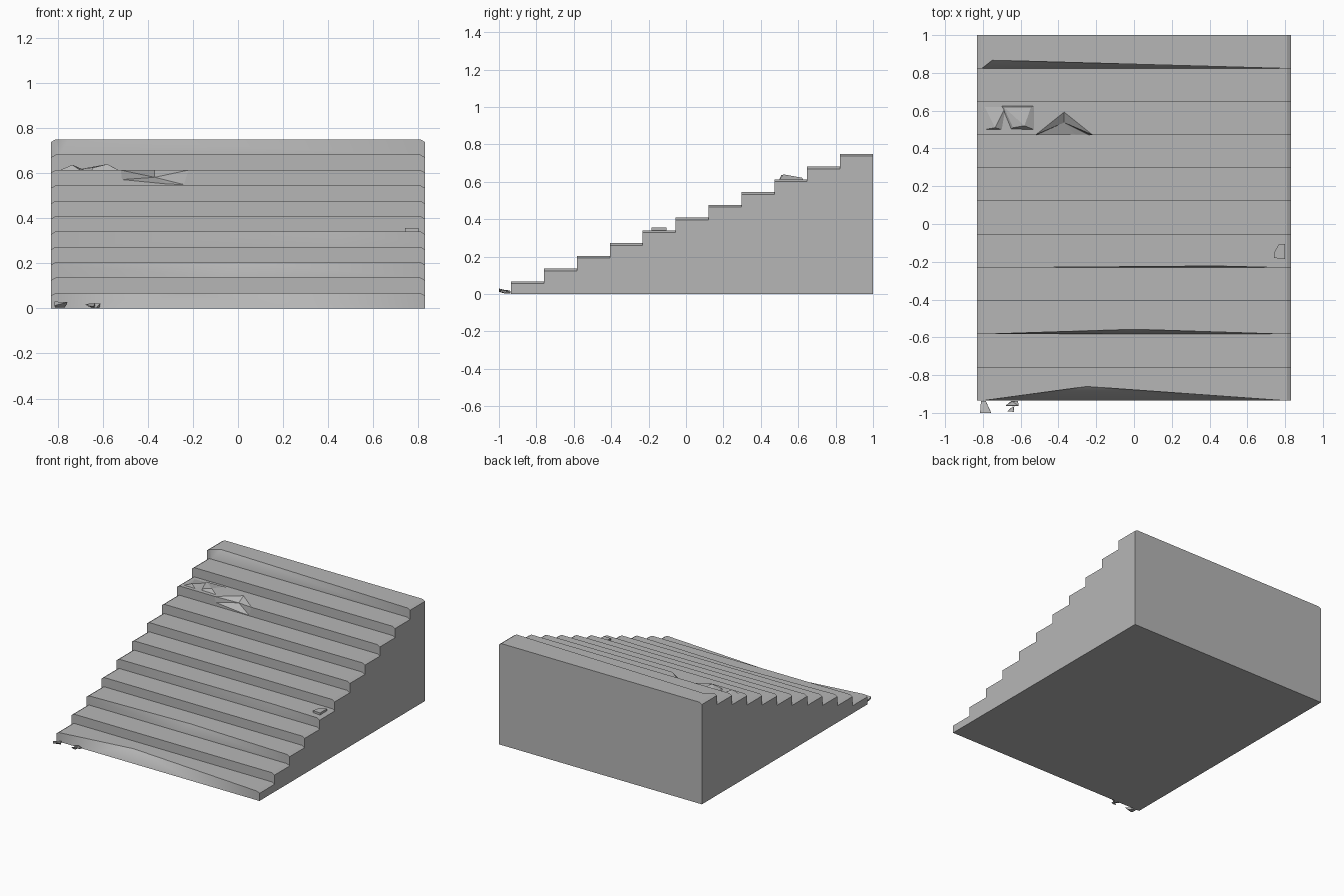
import bpy, bmesh

if "Cube" in bpy.data.objects:
    bpy.data.objects.remove(bpy.data.objects["Cube"])

N, W, E, C = 11, 0.83, 0.81, 0.012      # steps, half width, inner edge, end chamfer
Y0, Y1, H = -0.935, 1.0, 0.75
RUN, RISE = (Y1 - Y0) / N, H / N

# Worn front edges: step -> (left x, right x, (peak x, depth), low points (x, drop))
CHIPS = {
    0: (-0.80, 0.80, (-0.25, 0.075), [(-0.78, 0.064), (-0.53, 0.066), (0.30, 0.066), (0.78, 0.064)]),
    2: (-0.80, 0.80, (0.0, 0.026), [(-0.78, 0.015), (-0.08, 0.065), (0.78, 0.065)]),
    4: (-0.74, 0.80, (0.44, 0.009), [(-0.72, 0.065), (0.46, 0.065), (0.78, 0.05)]),
    8: (-0.52, -0.22, (-0.37, 0.12), [(-0.515, 0.042), (-0.31, 0.062), (-0.24, 0.064)]),
    10: (-0.805, 0.79, (-0.75, 0.043), [(-0.79, 0.066), (0.78, 0.066)]),
}

stone = bpy.data.materials.new("stone")
stone.diffuse_color = (0.47, 0.47, 0.47, 1)
stone.use_nodes = True
stone.node_tree.nodes["Principled BSDF"].inputs["Base Color"].default_value = stone.diffuse_color


def link(name, bm):
    bmesh.ops.remove_doubles(bm, verts=bm.verts, dist=1e-5)
    bmesh.ops.recalc_face_normals(bm, faces=bm.faces)
    # blend only where worn faces meet each other
    for e in bm.edges:
        e.smooth = all(f.smooth for f in e.link_faces)
    me = bpy.data.meshes.new(name)
    bm.to_mesh(me)
    bm.free()
    me.materials.append(stone)
    ob = bpy.data.objects.new(name, me)
    bpy.context.collection.objects.link(ob)
    return ob


def stairs():
    bm = bmesh.new()

    def face(pts, smooth=False):
        bm.faces.new([bm.verts.new(p) for p in pts]).smooth = smooth

    side = [(Y1, 0), (Y0, 0)]
    for k in range(N):
        y, yb, z = Y0 + k * RUN, Y0 + (k + 1) * RUN, (k + 1) * RISE
        zp = z - RISE
        soft = k in CHIPS and k != 8
        edge_top, edge_riser = [], []
        if k in CHIPS:
            a, b, (mx, d), lows = CHIPS[k]
            rim = [(a, y, z)] + [(x, y, z - h) for x, h in lows] + [(b, y, z)]
            peak = (mx, y + d, z)
            edge_top, edge_riser = [rim[0], peak, rim[-1]], rim
            # sloping worn facets; the deep notch has a hollow in its middle
            hub, loop = peak, rim
            if k == 8:
                hub, loop = (mx, y + 0.065, z - 0.032), [peak] + rim + [peak]
            for p, q in zip(loop, loop[1:]):
                face([p, q, hub], soft)
        # tread
        face([(-E, y, z)] + edge_top + [(E, y, z), (E, yb, z), (-E, yb, z)])
        # riser
        base = [(W, y, 0), (-W, y, 0)] if k == 0 else [
            (W, y, zp - C), (E, y, zp), (-E, y, zp), (-W, y, zp - C)]
        face([(-W, y, z - C), (-E, y, z)] + edge_riser
             + [(E, y, z), (W, y, z - C)] + base, soft)
        # chamfered tread ends
        for s in (-1, 1):
            face([(s * E, y, z), (s * E, yb, z), (s * W, yb, z - C), (s * W, y, z - C)])
        side += [(y, z - C), (yb, z - C)]
    # sides, back and underside
    for s in (-1, 1):
        face([(s * W, y, z) for y, z in side])
    face([(-W, Y1, 0), (W, Y1, 0), (W, Y1, H - C), (E, Y1, H), (-E, Y1, H), (-W, Y1, H - C)])
    face([(-W, Y0, 0), (W, Y0, 0), (W, Y1, 0), (-W, Y1, 0)])
    link("stairs", bm)


def chunk(name, bottom, top, z):
    """Broken stone: flat outline at z below, (x, y, z) points above."""
    bm = bmesh.new()
    for p in [(x, y, z) for x, y in bottom] + top:
        bm.verts.new(p)
    bmesh.ops.convex_hull(bm, input=bm.verts)
    bmesh.ops.dissolve_limit(bm, angle_limit=0.02, verts=bm.verts, edges=bm.edges)
    link(name, bm)


stairs()

# Rubble on the upper tread
Z9 = 9 * RISE
chunk("rubble_shard", [(-0.79, 0.50), (-0.70, 0.50), (-0.68, 0.62), (-0.79, 0.62)],
      [(-0.735, 0.51, 0.637)], Z9)
chunk("rubble_block", [(-0.65, 0.503), (-0.53, 0.50), (-0.53, 0.625), (-0.70, 0.625)],
      [(-0.64, 0.51, 0.625), (-0.58, 0.52, 0.64), (-0.545, 0.62, 0.622), (-0.69, 0.62, 0.62)], Z9)

# Flat chip on a middle tread
flat = [(0.74, -0.18), (0.80, -0.185), (0.80, -0.105), (0.765, -0.11), (0.758, -0.14), (0.745, -0.145)]
chunk("stone_chip", flat, [(x, y, 0.356) for x, y in flat], 5 * RISE)

# Fragments at the foot of the stairs
chunk("foot_fragment_left", [(-0.81, -0.937), (-0.79, -0.937), (-0.77, -0.97), (-0.81, -0.97)],
      [(-0.815, -1.0, 0.03), (-0.757, -1.0, 0.028), (-0.76, -0.99, 0.018), (-0.815, -1.0, 0.012),
       (-0.785, -0.937, 0.014)], 0.003)
chunk("foot_fragment_right", [(-0.65, -0.937), (-0.615, -0.937), (-0.63, -0.965)],
      [(-0.68, -0.962, 0.018), (-0.61, -0.962, 0.022), (-0.645, -0.94, 0.018)], 0.004)
chunk("foot_fragment_small", [(-0.665, -0.985), (-0.635, -0.97), (-0.64, -0.99)],
      [(-0.67, -0.992, 0.02), (-0.635, -0.995, 0.023), (-0.64, -0.965, 0.018)], 0.008)
